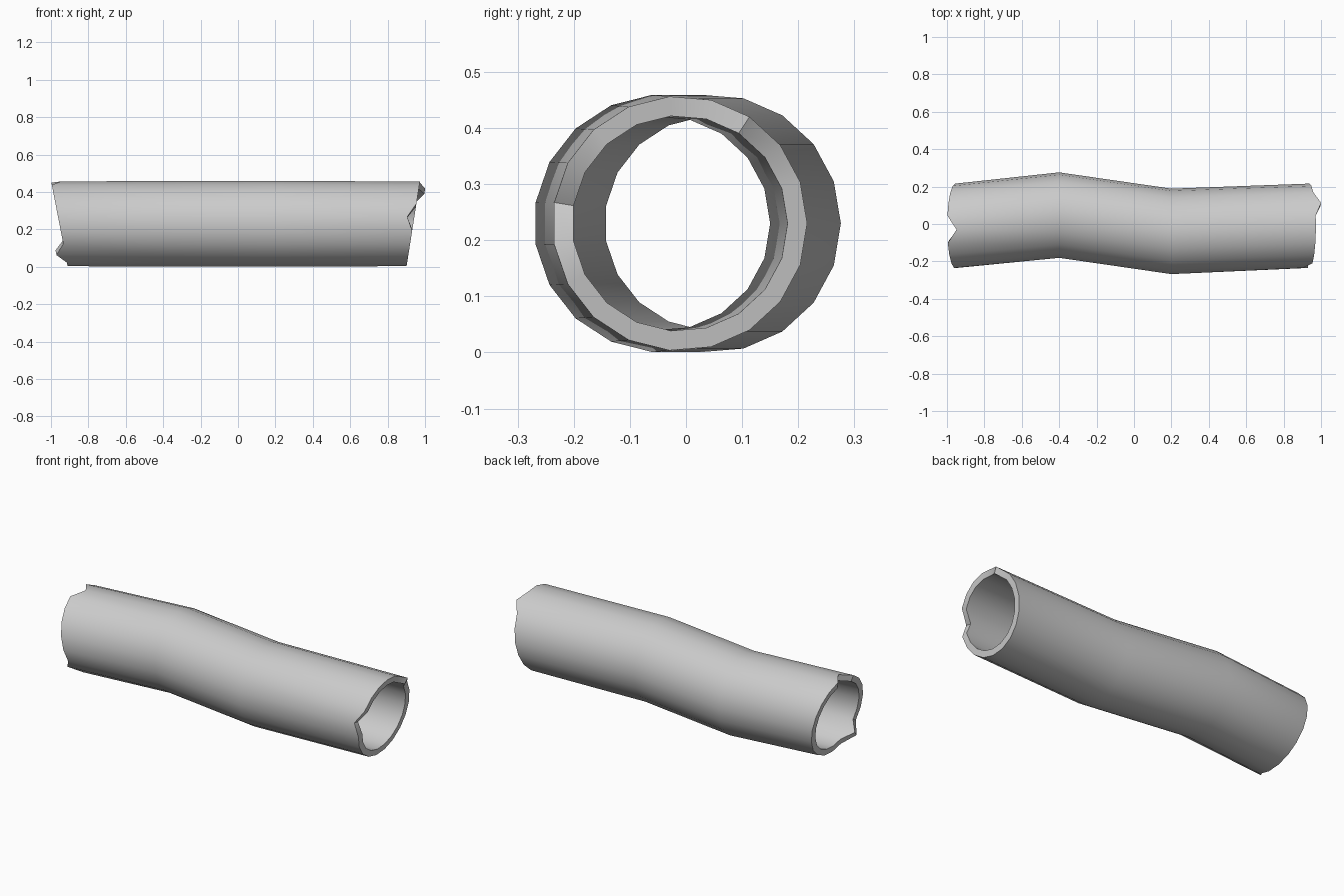
import bpy, bmesh
from math import sin, cos, tau, radians

if "Cube" in bpy.data.objects:
    bpy.data.objects.remove(bpy.data.objects["Cube"])

SIDES = 19
# path rings: x, centre y, outer radius, inner radius
RINGS = [(-0.955, -0.011, 0.227, 0.192), (-0.4, 0.046, 0.23, 0.191),
         (0.2, -0.041, 0.23, 0.191), (0.937, -0.011, 0.227, 0.192)]
# slanted break at each end, plus chips and splinters on single vertices
TILT = {0: -0.194, 3: 0.157}
JOG = {0: {5: 0.05, 12: -0.048}, 3: {3: 0.034, 9: -0.038}}

bm = bmesh.new()


def ring(i, inner):
    x, cy, ro, ri = RINGS[i]
    r = ri if inner else ro
    out = []
    for k in range(SIDES):
        a = tau * k / SIDES
        dz = r * sin(a)
        px = x + TILT.get(i, 0) * dz + JOG.get(i, {}).get(k, 0)
        out.append(bm.verts.new((px, cy + r * cos(a), 0.23 + dz)))
    return out


# outer bark, broken end rims and inner hollow form one closed loop of rings
outer = [ring(i, False) for i in range(4)]
inner = [ring(i, True) for i in range(4)]
loop = outer + inner[::-1]
for j, a in enumerate(loop):
    b = loop[(j + 1) % len(loop)]
    for k in range(SIDES):
        n = (k + 1) % SIDES
        bm.faces.new((a[k], a[n], b[n], b[k]))
bmesh.ops.recalc_face_normals(bm, faces=bm.faces[:])

mesh = bpy.data.meshes.new("hollow_log")
bm.to_mesh(mesh)
bm.free()
log = bpy.data.objects.new("hollow_log", mesh)
bpy.context.collection.objects.link(log)

# smooth walls, crisp rims
bpy.context.view_layer.objects.active = log
log.select_set(True)
bpy.ops.object.shade_smooth_by_angle(angle=radians(35))
